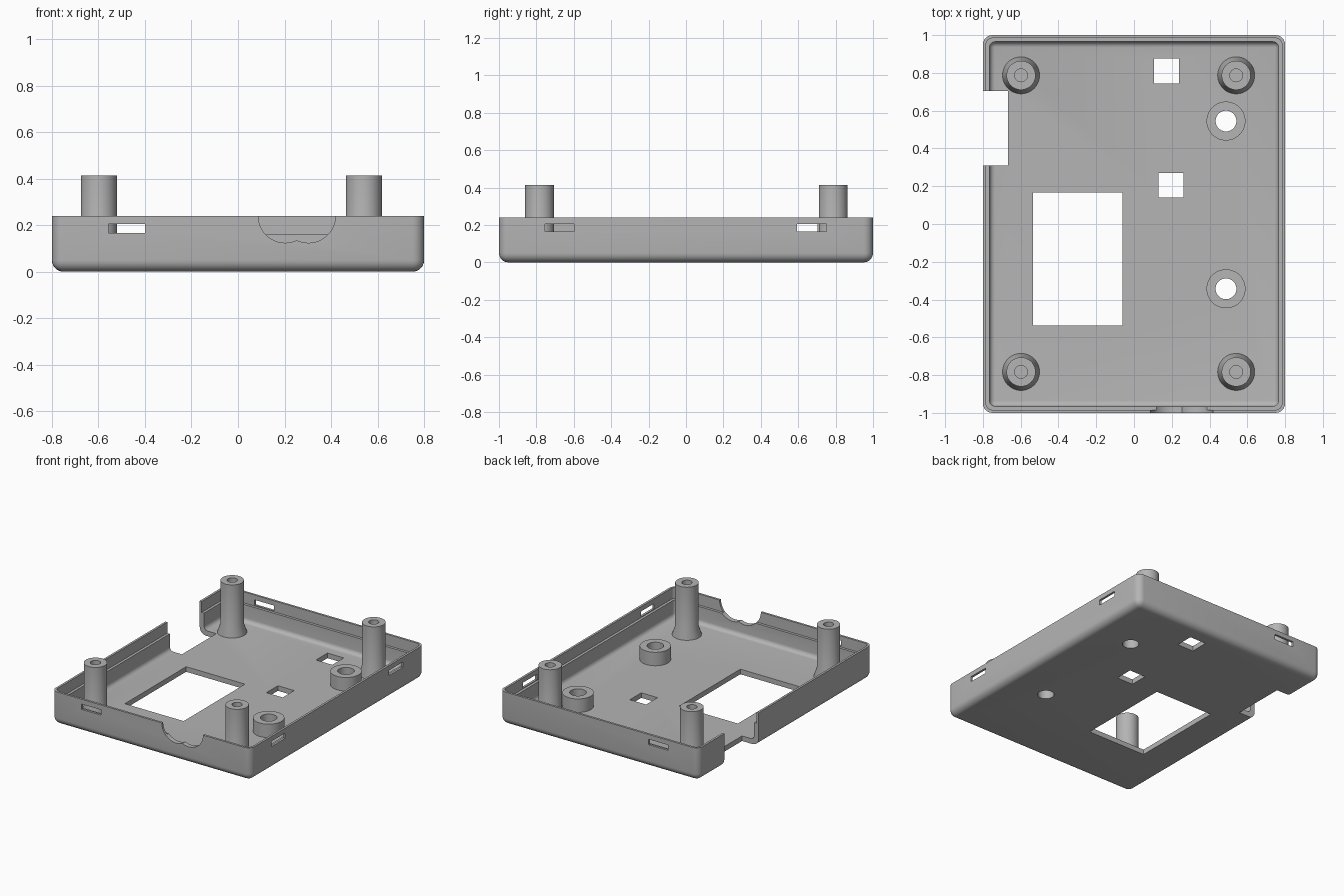
import bpy
import bmesh
from math import tau
from mathutils import Matrix

if "Cube" in bpy.data.objects:
    bpy.data.objects.remove(bpy.data.objects["Cube"])

grey = bpy.data.materials.new("plain grey plastic")
grey.use_nodes = True
colour = (0.46, 0.46, 0.46, 1)
grey.diffuse_color = colour
grey.node_tree.nodes["Principled BSDF"].inputs["Base Color"].default_value = colour

FLOOR, WALL, RIM = 0.037, 0.035, 0.24
LEDGE, LIP = 0.16, 0.016


def finish(bm, name):
    bmesh.ops.recalc_face_normals(bm, faces=bm.faces)
    mesh = bpy.data.meshes.new(name)
    bm.to_mesh(mesh)
    bm.free()
    ob = bpy.data.objects.new(name, mesh)
    mesh.materials.append(grey)
    bpy.context.collection.objects.link(ob)
    return ob


def box(name, x, y, z, radius=0, round_floor=True):
    """Box from min/max pairs, with rounded upright and bottom edges."""
    bm = bmesh.new()
    size = Matrix.Diagonal((x[1] - x[0], y[1] - y[0], z[1] - z[0], 1))
    centre = Matrix.Translation(((x[0] + x[1]) / 2, (y[0] + y[1]) / 2, (z[0] + z[1]) / 2))
    bmesh.ops.create_cube(bm, size=1, matrix=centre @ size)
    if radius:
        middle = (z[0] + z[1]) / 2
        edges = []
        for e in bm.edges:
            highs = sum(v.co.z > middle for v in e.verts)
            if highs == 1 or (highs == 0 and round_floor):
                edges.append(e)
        bmesh.ops.bevel(bm, geom=edges, offset=radius, segments=6,
                        profile=0.5, affect='EDGES')
    return finish(bm, name)


def rod(name, radius, depth, location, axis):
    bm = bmesh.new()
    turn = Matrix.Rotation(tau / 4, 4, 'X') if axis == 'Y' else Matrix()
    bmesh.ops.create_cone(bm, cap_ends=True, segments=48, radius1=radius, radius2=radius,
                          depth=depth, matrix=Matrix.Translation(location) @ turn)
    return finish(bm, name)


def lathe(name, profile, x, y):
    bm = bmesh.new()
    verts = [bm.verts.new((r, 0, z)) for r, z in profile]
    edges = [bm.edges.new(pair) for pair in zip(verts, verts[1:])]
    bmesh.ops.spin(bm, geom=verts + edges, cent=(0, 0, 0), axis=(0, 0, 1),
                   angle=tau, steps=48)
    bmesh.ops.remove_doubles(bm, verts=bm.verts, dist=0.0001)
    bmesh.ops.translate(bm, verts=bm.verts, vec=(x, y, 0))
    return finish(bm, name)


def smooth(ob):
    bpy.ops.object.select_all(action='DESELECT')
    ob.select_set(True)
    bpy.context.view_layer.objects.active = ob
    bpy.ops.object.shade_smooth_by_angle(angle=0.6)


def cut(ob, cutter):
    mod = ob.modifiers.new("cut", 'BOOLEAN')
    mod.operation, mod.solver, mod.object = 'DIFFERENCE', 'EXACT', cutter
    bpy.context.view_layer.objects.active = ob
    bpy.ops.object.modifier_apply(modifier=mod.name)
    bpy.data.objects.remove(cutter)


def span(half):
    return (-half, half)


# Tray: rounded shell, hollow interior and a thinner lip above a ledge
tray = box("tray", span(0.8), span(1), (0, RIM), 0.05)
inner_x, inner_y = 0.8 - WALL, 1 - WALL
cut(tray, box("hollow", span(inner_x), span(inner_y), (FLOOR, 0.5), 0.03))
cut(tray, box("lip_recess", span(0.8 - LIP), span(1 - LIP), (LEDGE, 0.5), 0.035, False))

# Floor openings and the side cutout
through = (-0.1, 0.5)
for x, y in (((-0.534, -0.061), (-0.537, 0.167)),
             ((0.107, 0.238), (0.743, 0.875)),
             ((0.131, 0.262), (0.139, 0.271)),
             ((-0.9, -0.667), (0.309, 0.703))):
    cut(tray, box("opening", x, y, through))

# Latch slots: front and back walls, and two in the left wall
slot_z = (0.166, 0.205)
for side in (-1, 1):
    cut(tray, box("slot", (-0.557, -0.4), (side - 0.06, side + 0.06), slot_z))
for y in ((-0.755, -0.6), (0.593, 0.75)):
    cut(tray, box("slot", (0.74, 0.86), y, slot_z))

# Cable notch in the front wall, two overlapping rounds
for x in (0.203, 0.303):
    cut(tray, rod("notch", 0.116, 0.2, (x, -1, RIM), 'Y'))

# Low screw bosses with through holes
for name, y in (("back_boss", 0.545), ("front_boss", -0.343)):
    cut(tray, rod("screw_hole", 0.055, 0.3, (0.487, y, 0), 'Z'))
    smooth(lathe(name, [(0.055, FLOOR), (0.055, 0.135), (0.103, 0.135),
                        (0.103, FLOOR - 0.002)], 0.487, y))
smooth(tray)

# Tall corner posts with flared feet and blind holes
post = [(0, FLOOR + 0.01), (0.034, FLOOR + 0.01), (0.034, 0.413), (0.077, 0.413),
        (0.077, 0.1), (0.098, FLOOR), (0.098, FLOOR - 0.002)]
for side, x in (("right", -0.598), ("left", 0.541)):
    for end, y in (("front", -0.783), ("back", 0.787)):
        smooth(lathe(f"{end}_{side}_post", post, x, y))
